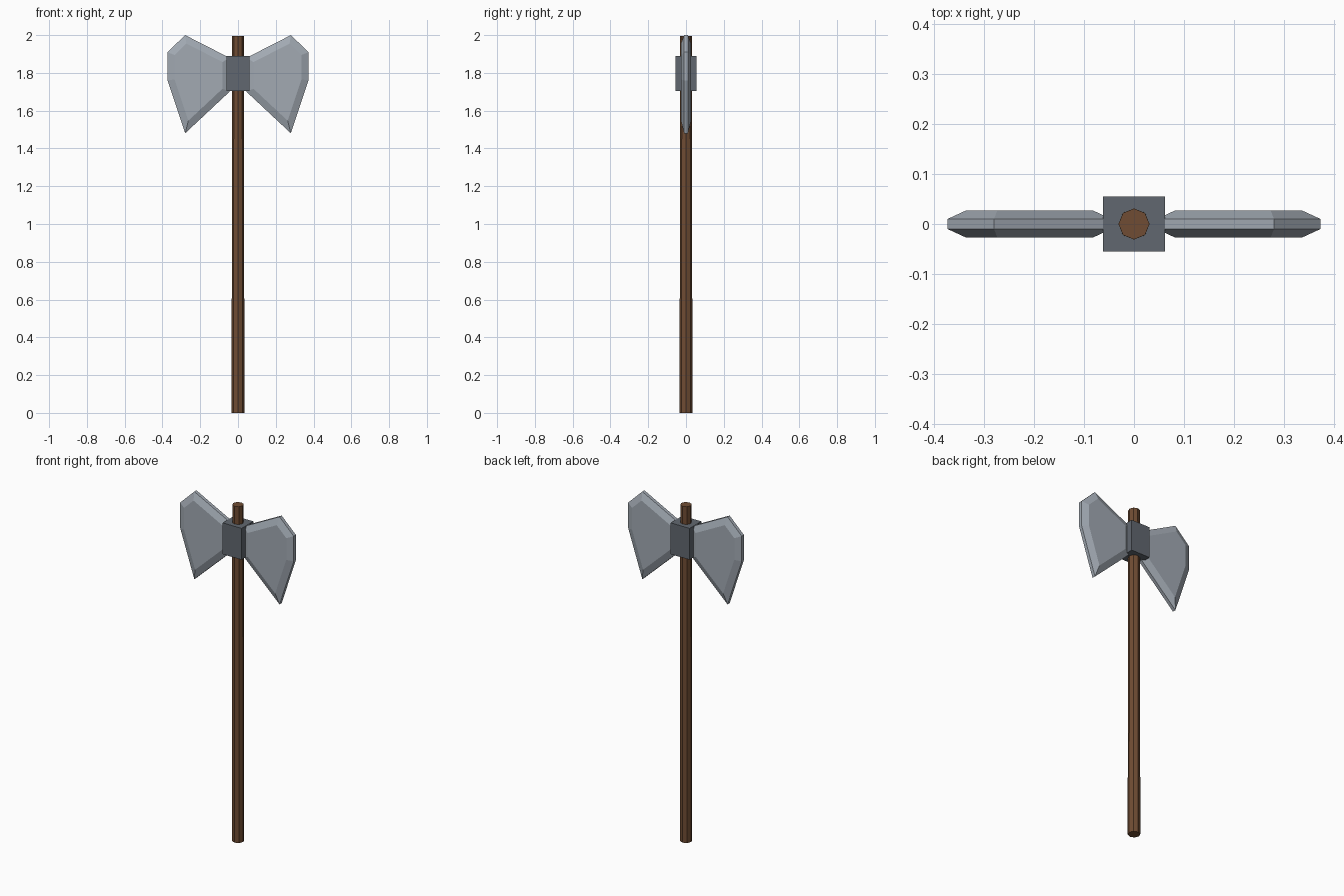
import bpy, bmesh
from mathutils import Matrix

cube = bpy.data.objects.get("Cube")
if cube:
    bpy.data.objects.remove(cube, do_unlink=True)


def material(name, rgb):
    mat = bpy.data.materials.new(name)
    mat.use_nodes = True
    mat.diffuse_color = (*rgb, 1)
    mat.node_tree.nodes["Principled BSDF"].inputs["Base Color"].default_value = (*rgb, 1)
    return mat


def finish(name, bm, mat):
    bmesh.ops.recalc_face_normals(bm, faces=bm.faces)
    mesh = bpy.data.meshes.new(name)
    bm.to_mesh(mesh)
    bm.free()
    mesh.materials.append(mat)
    obj = bpy.data.objects.new(name, mesh)
    bpy.context.collection.objects.link(obj)
    return obj


wood = material("brown wood", (0.16, 0.073, 0.033))
steel = material("light steel", (0.36, 0.40, 0.45))
iron = material("dark iron", (0.12, 0.137, 0.16))

# Octagonal, slightly tapered handle
HANDLE_TOP = 1.995
bm = bmesh.new()
bmesh.ops.create_cone(bm, cap_ends=True, segments=8, radius1=0.034, radius2=0.031,
                      depth=HANDLE_TOP, matrix=Matrix.Translation((0, 0, HANDLE_TOP / 2)))
finish("handle", bm, wood)

# Square collar that holds the blades
bm = bmesh.new()
bmesh.ops.create_cube(bm, size=1, matrix=Matrix.Translation((0, 0, 1.797))
                      @ Matrix.Diagonal((0.124, 0.11, 0.186, 1)))
finish("collar", bm, iron)

# Blade outline (x, z), thin rim and bevelled raised cheeks
OUTLINE = [(0.045, 1.88), (0.28, 2.0), (0.373, 1.91),
           (0.373, 1.76), (0.28, 1.48), (0.045, 1.70)]
RIM, CHEEK, BEVEL = 0.01, 0.027, 0.037


def blade(name, side):
    bm = bmesh.new()
    front = [bm.verts.new((side * x, -RIM, z)) for x, z in OUTLINE]
    back = [bm.verts.new((side * x, RIM, z)) for x, z in OUTLINE]
    cheeks = [bm.faces.new(front), bm.faces.new(back[::-1])]
    for i in range(len(OUTLINE)):
        j = (i + 1) % len(OUTLINE)
        bm.faces.new((front[i], back[i], back[j], front[j]))
    bmesh.ops.recalc_face_normals(bm, faces=bm.faces)
    bmesh.ops.inset_individual(bm, faces=cheeks, thickness=BEVEL,
                               depth=CHEEK - RIM, use_even_offset=True)
    finish(name, bm, steel)


blade("left_blade", 1)
blade("right_blade", -1)
